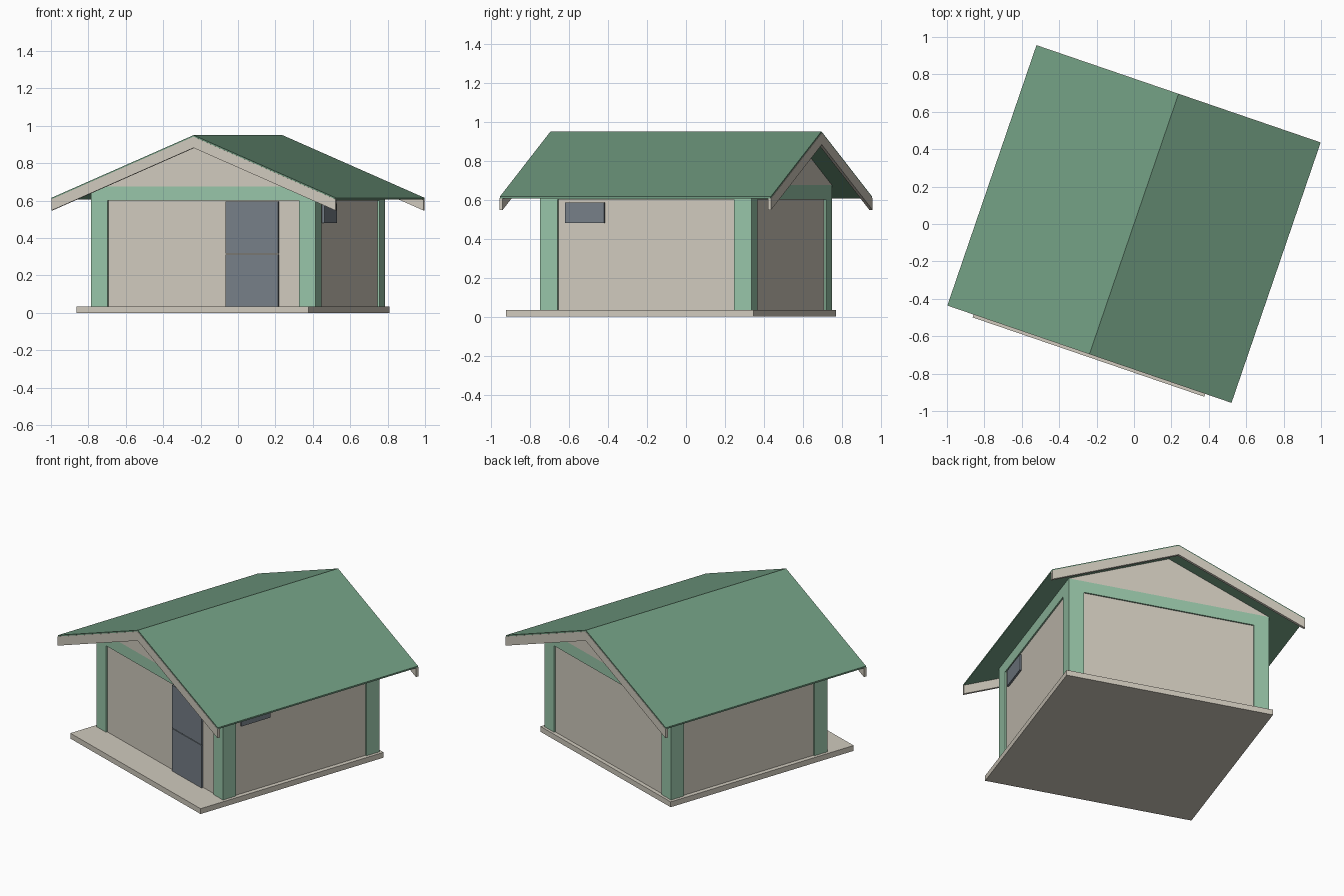
import bpy, bmesh, math

cube = bpy.data.objects.get("Cube")
if cube:
    bpy.data.objects.remove(cube, do_unlink=True)

TURN = math.radians(-18.9)      # the whole hut stands turned about z


def material(name, rgb):
    lin = [((c / 255 + 0.055) / 1.055) ** 2.4 for c in rgb] + [1]
    m = bpy.data.materials.new(name)
    m.use_nodes = True
    m.diffuse_color = lin
    m.node_tree.nodes["Principled BSDF"].inputs["Base Color"].default_value = lin
    return m


cream = material("cream", (208, 202, 189))
sage = material("sage green", (152, 197, 168))
roof_green = material("roof green", (112, 155, 128))
slate = material("slate grey", (118, 127, 136))


def prism(name, profile, y0, y1, mat):
    """Extrude an (x, z) profile from y0 to y1."""
    bm = bmesh.new()
    face = bm.faces.new([bm.verts.new((x, y0, z)) for x, z in profile])
    out = bmesh.ops.extrude_face_region(bm, geom=[face])
    moved = [g for g in out["geom"] if isinstance(g, bmesh.types.BMVert)]
    bmesh.ops.translate(bm, verts=moved, vec=(0, y1 - y0, 0))
    bmesh.ops.recalc_face_normals(bm, faces=bm.faces)
    me = bpy.data.meshes.new(name)
    bm.to_mesh(me)
    bm.free()
    me.materials.append(mat)
    ob = bpy.data.objects.new(name, me)
    ob.rotation_euler.z = TURN
    bpy.context.collection.objects.link(ob)
    return ob


def box(name, x0, x1, y0, y1, z0, z1, mat):
    return prism(name, [(x0, z0), (x1, z0), (x1, z1), (x0, z1)], y0, y1, mat)


W, D = 0.635, 0.573             # half width and depth of the walls
POST, RECESS = 0.095, 0.009
FLOOR, RAIL, PLATE = 0.035, 0.6, 0.675
EAVE, RIDGE, DROP = 0.803, 0.95, 0.335
OVER = 0.734                    # half length of the roof

# Floor slab with a porch strip at the front
box("floor_slab", -0.655, 0.655, -0.752, 0.59, 0, FLOOR, cream)

# Recessed wall panels
box("wall_panels", RECESS - W, W - RECESS, RECESS - D, D - RECESS,
    FLOOR, PLATE - 0.01, cream)

# Corner posts and the beams between them
inner_w, inner_d = W - POST, D - POST
for sx, side in ((-1, "right"), (1, "left")):
    x0, x1 = sorted((sx * W, sx * inner_w))
    for sy, end in ((-1, "front"), (1, "back")):
        y0, y1 = sorted((sy * D, sy * inner_d))
        box(f"{end}_{side}_post", x0, x1, y0, y1, FLOOR, PLATE, sage)
    box(f"{side}_beam", x0, x1, -inner_d, inner_d, RAIL, PLATE, sage)
for sy, end in ((-1, "front"), (1, "back")):
    y0, y1 = sorted((sy * D, sy * inner_d))
    box(f"{end}_beam", -inner_w, inner_w, y0, y1, RAIL, PLATE, sage)

    # Gable triangle, flush with the beam below
    prism(f"{end}_gable", [(-W, PLATE), (W, PLATE), (0, RIDGE - 0.01)],
          y0, y1, cream)


def chevron(top, bottom):
    """Roof-shaped band between two drops below the ridge line."""
    low = RIDGE - DROP
    return [(-EAVE, low - top), (0, RIDGE - top), (EAVE, low - top),
            (EAVE, low - bottom), (0, RIDGE - bottom), (-EAVE, low - bottom)]


# Roof sheet and barge boards
prism("roof", chevron(0, 0.01), -OVER, OVER, roof_green)
for sy, end in ((-1, "front"), (1, "back")):
    prism(f"{end}_barge_board", chevron(0.008, 0.068),
          sy * (OVER - 0.015), sy * (OVER + 0.002), cream)

# Split door and the small side window
for name, z0, z1 in (("lower_door", FLOOR, 0.313), ("upper_door", 0.317, 0.596)):
    box(name, 0.128, 0.424, -D - 0.004, -D + 0.03, z0, z1, slate)
box("side_window", W - 0.03, W + 0.003, -0.438, -0.226, 0.48, 0.585, slate)
